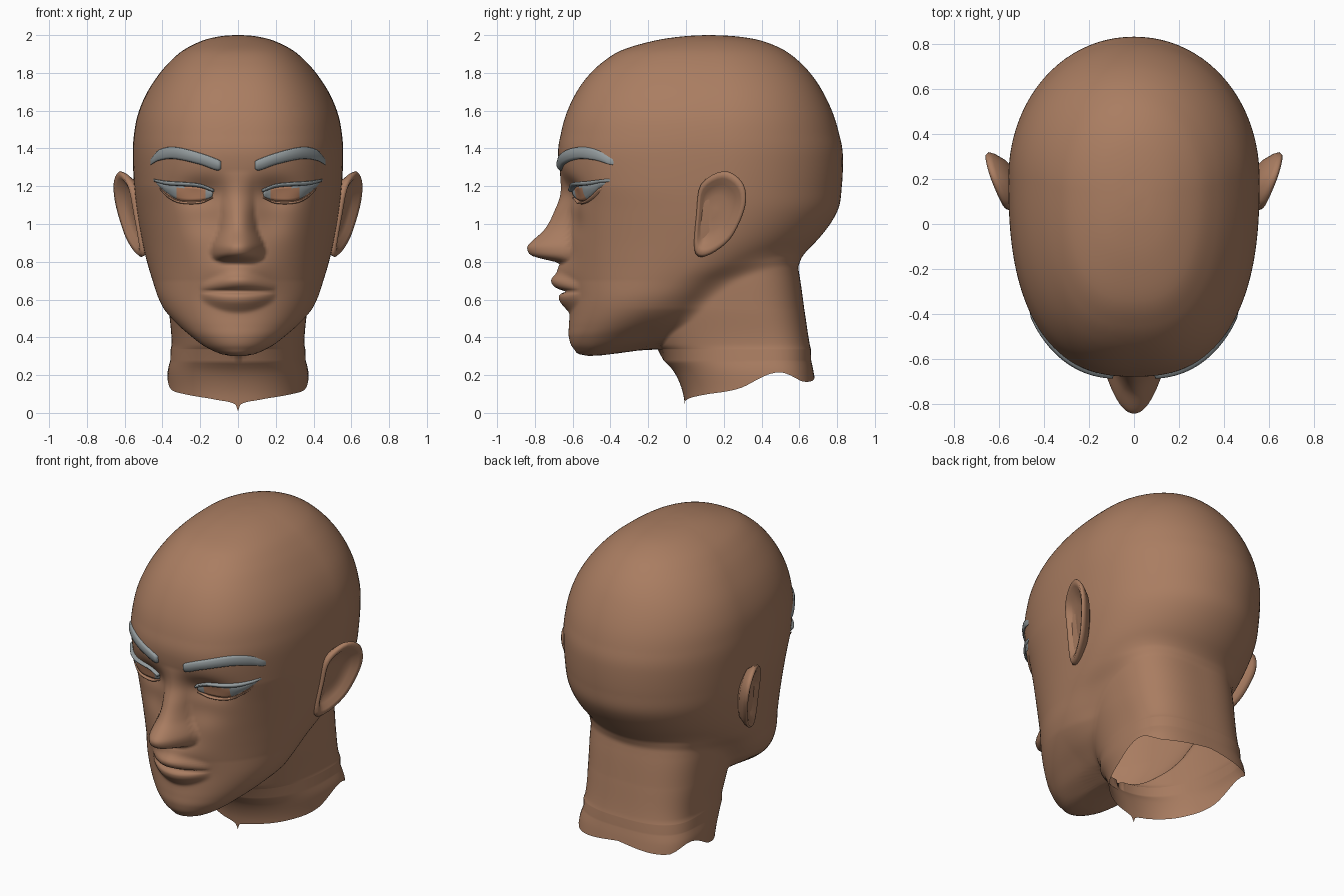
import bpy, bmesh, math
from mathutils.bvhtree import BVHTree

if "Cube" in bpy.data.objects:
    bpy.data.objects.remove(bpy.data.objects["Cube"])


def material(name, rgb):
    m = bpy.data.materials.new(name)
    m.diffuse_color = (*rgb, 1)
    m.use_nodes = True
    m.node_tree.nodes["Principled BSDF"].inputs["Base Color"].default_value = m.diffuse_color
    return m


SKIN = material("warm_skin", (0.40, 0.205, 0.12))
GREY = material("cool_grey", (0.29, 0.325, 0.335))
IRIS = material("amber_brown", (0.47, 0.22, 0.12))


def sample(keys, t):
    """Smooth curve through keys (t, value, value...), clamped at the ends."""
    n = len(keys)
    t = min(max(t, keys[0][0]), keys[-1][0])
    i = 0
    while i < n - 2 and t > keys[i + 1][0]:
        i += 1
    a, b = keys[i], keys[i + 1]
    p, q = keys[max(i - 1, 0)], keys[min(i + 2, n - 1)]
    h = b[0] - a[0]
    s = (t - a[0]) / h
    out = []
    for c in range(1, len(a)):
        ma = (b[c] - p[c]) / (b[0] - p[0]) * h
        mb = (q[c] - a[c]) / (q[0] - a[0]) * h
        out.append((2*s**3 - 3*s**2 + 1) * a[c] + (s**3 - 2*s**2 + s) * ma
                   + (3*s**2 - 2*s**3) * b[c] + (s**3 - s**2) * mb)
    return out


def build(name, verts, faces, mats, fix_normals=False):
    """Smooth mesh object mirrored across the middle."""
    me = bpy.data.meshes.new(name)
    me.from_pydata(verts, [], faces)
    if fix_normals:
        bm = bmesh.new()
        bm.from_mesh(me)
        bmesh.ops.recalc_face_normals(bm, faces=bm.faces)
        bm.to_mesh(me)
        bm.free()
    for m in mats:
        me.materials.append(m)
    for p in me.polygons:
        p.use_smooth = True
    ob = bpy.data.objects.new(name, me)
    bpy.context.collection.objects.link(ob)
    mod = ob.modifiers.new("mirror", 'MIRROR')
    mod.merge_threshold = 0.0005
    return ob


def grid_faces(rows, cols):
    return [(r*cols + k, r*cols + k + 1, (r+1)*cols + k + 1, (r+1)*cols + k)
            for r in range(rows - 1) for k in range(cols - 1)]


# Skull and jaw sections: z, front y, back y, half width, y of widest point
HEAD = [(.285, -.15, .16, .03, -.05), (.302, -.52, .17, .09, -.35),
        (.34, -.595, .18, .18, -.36), (.40, -.62, .19, .26, -.32),
        (.46, -.62, .20, .325, -.26), (.53, -.615, .21, .38, -.20),
        (.61, -.612, .25, .422, -.14), (.70, -.618, .36, .452, -.06),
        (.80, -.625, .56, .482, .04), (.92, -.632, .70, .51, .13),
        (1.065, -.638, .80, .535, .18), (1.2, -.655, .825, .55, .19),
        (1.37, -.677, .83, .557, .2), (1.48, -.662, .81, .55, .2),
        (1.58, -.635, .78, .53, .2), (1.68, -.59, .735, .49, .2),
        (1.77, -.53, .68, .435, .19), (1.85, -.45, .61, .37, .17),
        (1.92, -.34, .52, .29, .15), (1.97, -.17, .40, .19, .14),
        (1.993, -.02, .27, .10, .13), (2.0, .10, .14, .02, .12)]
HEAD_T = [(i, *k) for i, k in enumerate(HEAD)]
NECK = [(0, 0, .70, .375, .46), (.12, -.02, .69, .375, .46),
        (.22, -.065, .675, .372, .44), (.32, -.15, .655, .352, .40),
        (.55, -.2, .626, .366, .32), (.72, -.2, .602, .375, .28),
        (.85, -.2, .575, .37, .25), (1.0, -.2, .5, .3, .25)]
# Ragged lower neck edge: angle from the front, z
HEM = [(0, .01), (.12, .045), (.8, .07), (1.57, .10), (2.0, .13),
       (2.35, .215), (2.6, .165), (3.15, .195)]
# Nose: z, height, half width.  Lips: z, height
NOSE = [(.785, 0, .11), (.805, .09, .13), (.83, .185, .142), (.86, .21, .145),
        (.89, .204, .14), (.97, .118, .105), (1.08, .056, .088),
        (1.16, .022, .085), (1.28, .0, .085)]
LIPS = [(.5, 0), (.53, .004), (.56, .03), (.59, .052), (.62, .05), (.636, .025),
        (.645, 0), (.655, .035), (.675, .052), (.705, .044), (.735, .01), (.755, 0)]
OY = .12


def radius(sec, a, nf, nb=2.05):
    """Distance from the axis to an egg-shaped section along angle a."""
    yf, yb, hw, yc = sec
    lo, hi = 0.0, 1.2
    for _ in range(17):
        r = (lo + hi) / 2
        dy = OY - r * math.cos(a) - yc
        n, b = (nb, yb - yc) if dy > 0 else (nf, yc - yf)
        inside = (r * math.sin(a) / hw)**n + (abs(dy) / b)**n < 1
        lo, hi = (r, hi) if inside else (lo, r)
    return lo


def bump(x, z, cx, cz, sx, sz):
    return math.exp(-((x - cx) / sx)**2 - ((z - cz) / sz)**2)


def features(x, z):
    """Forward relief of nose, lips and eye sockets."""
    nose = 0
    mouth = .06 * bump(x, z, 0, .74, .14, .09)
    if .785 < z < 1.28:
        h, w = sample(NOSE, z)
        nose = max(h, 0) * max(0, 1 - (x / w)**2.1)
    if x < .2:
        q = (x / .2)**2
        zz = .645 + (z - .645) / (1 - .6 * q)
        mouth += max(sample(LIPS, zz)[0], 0) * (1 - q)
    socket = .055 * bump(x, z, .19, 1.165, .13, .075)
    cheek = .03 * bump(x, z, .17, 1.03, .11, .1)
    return max(nose, mouth) - socket - cheek


# Head and neck: one continuous skin, open at the bottom
K = 84
angles = [u - .55 * math.sin(u) for u in (math.pi * k / K for k in range(K + 1))]
verts = []
for r in range(12):
    for a in angles:
        z0 = sample(HEM, a)[0]
        z = z0 + (.28 - z0) * r / 11
        d = radius(sample(NECK, z), a, 2.3, 2.7)
        verts.append((d * math.sin(a), OY - d * math.cos(a), z))
params = []
for i in range(len(HEAD) - 1):
    steps = max(4, math.ceil((HEAD[i+1][0] - HEAD[i][0]) / .0115))
    params += [i + s / steps for s in range(steps)]
params.append(len(HEAD) - 1)
for t in params:
    z, *sec = sample(HEAD_T, t)
    nf = 2 + .5 * min(max((z - .7) / .5, 0), 1)
    neck = sample(NECK, z)
    for a in angles:
        d = radius(sec, a, nf)
        if z < 1:
            # soft join of jaw, skull and neck, widest at the nape
            e = radius(neck, a, 2.3, 2.7)
            k = .02 + .09 * a / math.pi * min(1, (z - .28) * 5)
            blend = max(k - abs(d - e), 0)
            d = max(d, e) + blend**2 / (4 * k) * min(1, (1 - z) * 5)
        x, y = d * math.sin(a), OY - d * math.cos(a)
        zv = z
        if z < .55:
            # underside of the jaw rises towards the throat
            zv += .16 * min(max(y + .5, 0), .3) * (.55 - z) / .25
        if y < -.25 and .48 < z < 1.5:
            y -= features(x, z)
        verts.append((x, y, zv))
rows = 12 + len(params)
faces = grid_faces(rows, K + 1)
faces.append(tuple(range((rows - 1) * (K + 1), rows * (K + 1))))
build("head_and_neck", verts, faces, [SKIN])
skin = BVHTree.FromPolygons(verts, faces)


def strip(name, keys, lift, bulge, mats, nx=36, nz=8):
    """Raised patch laid on the face; keys are x, lower z, upper z."""
    vs = []
    for j in range(nz + 1):
        for i in range(nx + 1):
            x = keys[0][0] + (keys[-1][0] - keys[0][0]) * i / nx
            lo, hi = sample(keys, x)
            z = lo + (hi - lo) * min(max((j - .5) / (nz - 1), 0), 1)
            y = skin.ray_cast((x, -2, z), (0, 1, 0))[0].y
            if i in (0, nx) or j in (0, nz):
                y += .012
            else:
                y -= lift + bulge * math.sin(math.pi * j / nz)
            vs.append((x, y, z))
    return build(name, vs, grid_faces(nz + 1, nx + 1), mats)


# Eyebrows
strip("eyebrow", [(.085, 1.295, 1.33), (.105, 1.28, 1.343), (.2, 1.312, 1.378),
                  (.34, 1.342, 1.41), (.42, 1.333, 1.393), (.468, 1.308, 1.338)],
      .008, .012, [GREY])

# Eyes, with the iris as a band of faces
eye = strip("eye", [(.13, 1.15, 1.175), (.15, 1.135, 1.185), (.21, 1.12, 1.2),
                    (.31, 1.123, 1.21), (.38, 1.165, 1.215), (.435, 1.215, 1.228)],
            .004, .012, [GREY, IRIS])
for p in eye.data.polygons:
    if abs(p.center.x - .25) < .078 and p.center.z < 1.195:
        p.material_index = 1

# Upper lashes and lower lid rims
strip("upper_lash", [(.125, 1.165, 1.185), (.2, 1.19, 1.213), (.3, 1.199, 1.224),
                     (.38, 1.205, 1.229), (.45, 1.225, 1.24)], .018, .012, [GREY], nz=5)
strip("lower_lid", [(.13, 1.136, 1.146), (.2, 1.107, 1.121), (.31, 1.109, 1.124),
                    (.37, 1.137, 1.153), (.42, 1.185, 1.198)], .008, .008, [SKIN], nz=5)

# Ears: outline in y, z, offset through rings from the back to the inner bowl
outline = [(.2, 1.28), (.295, 1.225), (.318, 1.12), (.275, .99), (.21, .895),
           (.1, .828), (.045, .86), (.055, 1.05), (.08, 1.21)]
n = len(outline)
loop = [(i - 1, *p) for i, p in enumerate(outline[-1:] + outline + outline[:2])]
S = 36
rings = [(.45, -.09), (.8, -.06), (.96, -.025), (1, -.004), (.94, .01),
         (.82, .004), (.68, -.02), (.42, -.034), (.12, -.03)]
verts = []
for scale, off in rings:
    for k in range(S):
        y, z = sample(loop, n * k / S)
        y, z = .15 + (y - .15) * scale, 1.06 + (z - 1.06) * scale
        verts.append((.553 + .36 * (y - .07) + .15 * (z - 1.1) + off, y, z))
faces = [(r*S + k, r*S + (k+1) % S, (r+1)*S + (k+1) % S, (r+1)*S + k)
         for r in range(len(rings) - 1) for k in range(S)]
faces += [tuple(range(S)), tuple(range((len(rings) - 1) * S, len(rings) * S))]
build("ear", verts, faces, [SKIN], fix_normals=True)
